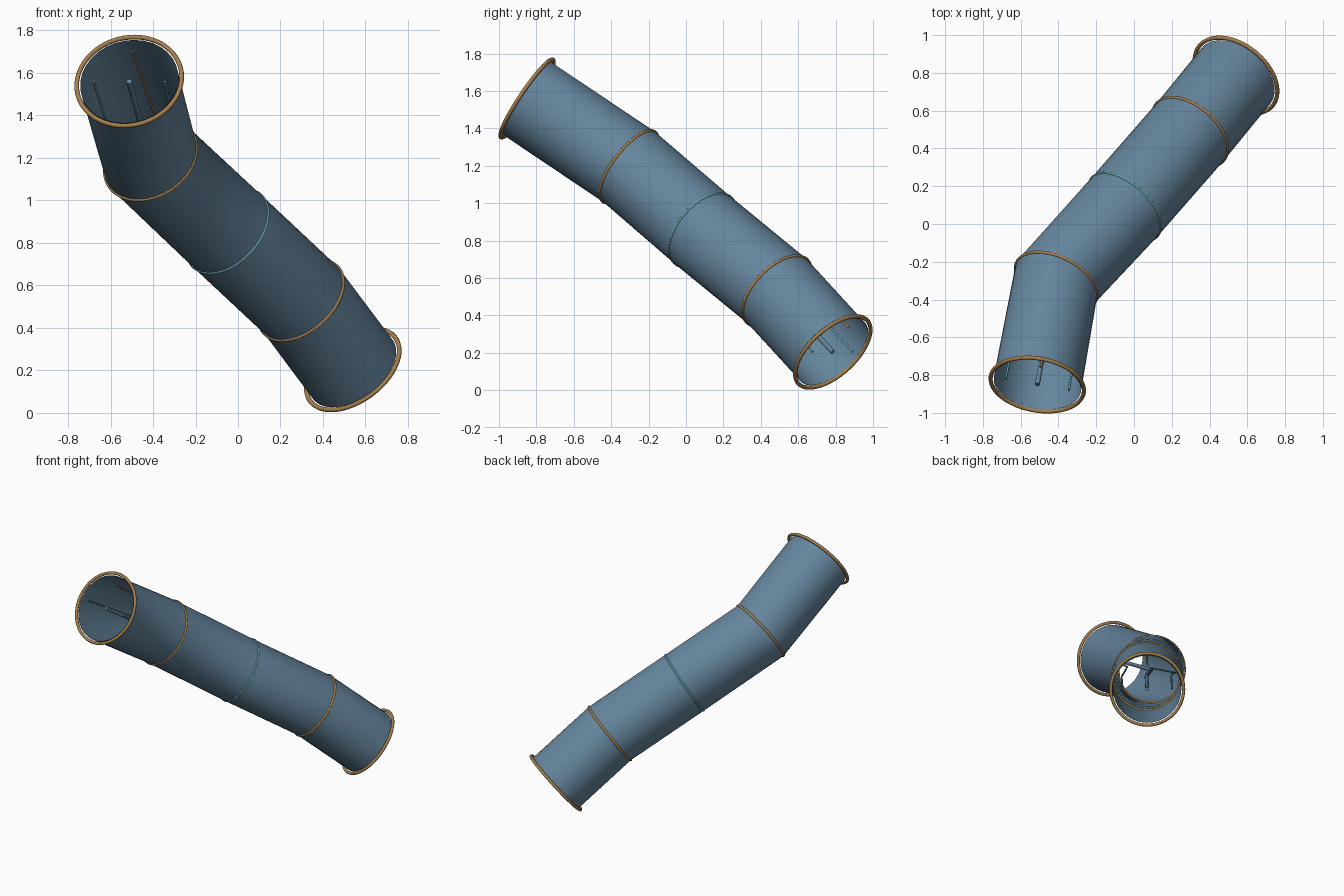
import bpy, bmesh
from math import cos, sin, tau
from mathutils import Vector

if "Cube" in bpy.data.objects:
    bpy.data.objects.remove(bpy.data.objects["Cube"])

# Centre line of the chute, from top mouth to bottom mouth
PATH = [Vector(p) for p in [(-0.512, -0.85, 1.56), (-0.412, -0.305, 1.195),
                            (-0.05, 0.09, 0.855), (0.297, 0.487, 0.53), (0.54, 0.785, 0.205)]]


def material(name, rgb):
    m = bpy.data.materials.new(name)
    m.diffuse_color = (*rgb, 1)
    m.use_nodes = True
    m.node_tree.nodes["Principled BSDF"].inputs["Base Color"].default_value = m.diffuse_color
    return m


BLUE = material("blue_shell", (0.13, 0.235, 0.335))
BRONZE = material("bronze", (0.37, 0.21, 0.075))
TEAL = material("teal", (0.12, 0.35, 0.38))
STEEL = material("steel_blue", (0.13, 0.235, 0.335))


def frame(i):
    """Side, up and tangent vectors at a path point."""
    segs = [(b - a).normalized() for a, b in zip(PATH, PATH[1:])]
    t = (segs[max(i - 1, 0)] + segs[min(i, len(segs) - 1)]).normalized()
    side = t.cross(Vector((0, 0, 1))).normalized()
    return side, side.cross(t), t


def finish(name, bm, mat):
    bmesh.ops.recalc_face_normals(bm, faces=bm.faces)
    me = bpy.data.meshes.new(name)
    bm.to_mesh(me)
    bm.free()
    ob = bpy.data.objects.new(name, me)
    bpy.context.collection.objects.link(ob)
    me.materials.append(mat)
    for p in me.polygons:
        p.use_smooth = len(p.vertices) == 4
    return ob


def sweep(name, radius, mat, sides, off=(0, 0), caps=True):
    """Round section swept along the path, offset sideways and upwards."""
    bm = bmesh.new()
    rings = []
    for i, p in enumerate(PATH):
        s, u, _ = frame(i)
        c = p + s * off[0] + u * off[1]
        rings.append([bm.verts.new(c + radius * (s * cos(tau * k / sides) + u * sin(tau * k / sides)))
                      for k in range(sides)])
    for a, b in zip(rings, rings[1:]):
        for k in range(sides):
            j = (k + 1) % sides
            bm.faces.new((a[k], a[j], b[j], b[k]))
    if caps:
        bm.faces.new(rings[0])
        bm.faces.new(rings[-1])
    return finish(name, bm, mat)


def hoop(name, i, major, minor, mat, n=64, m=10):
    """Torus square to the path at one of its points."""
    s, u, t = frame(i)
    bm = bmesh.new()
    grid = []
    for a in range(n):
        d = s * cos(tau * a / n) + u * sin(tau * a / n)
        grid.append([bm.verts.new(PATH[i] + d * (major + minor * cos(tau * b / m))
                                  + t * minor * sin(tau * b / m)) for b in range(m)])
    for a in range(n):
        for b in range(m):
            g, h, c = grid[a], grid[(a + 1) % n], (b + 1) % m
            bm.faces.new((g[b], h[b], h[c], g[c]))
    return finish(name, bm, mat)


# Open tube
sweep("tube_shell", 0.234, BLUE, 32, caps=False)

# Wide hoops at the mouths, snug bands at the joints
hoop("top_mouth_hoop", 0, 0.25, 0.011, BRONZE)
hoop("upper_joint_band", 1, 0.232, 0.009, BRONZE)
hoop("middle_band", 2, 0.232, 0.007, TEAL)
hoop("lower_joint_band", 3, 0.232, 0.009, BRONZE)
hoop("bottom_mouth_hoop", 4, 0.25, 0.011, BRONZE)

# Rods running inside the tube
sweep("centre_rod", 0.013, STEEL, 12)
for label, x in (("left", -0.17), ("right", 0.17)):
    sweep(label + "_rod", 0.006, TEAL, 8, (x, 0))
sweep("top_rod", 0.006, BRONZE, 8, (0, 0.17))
